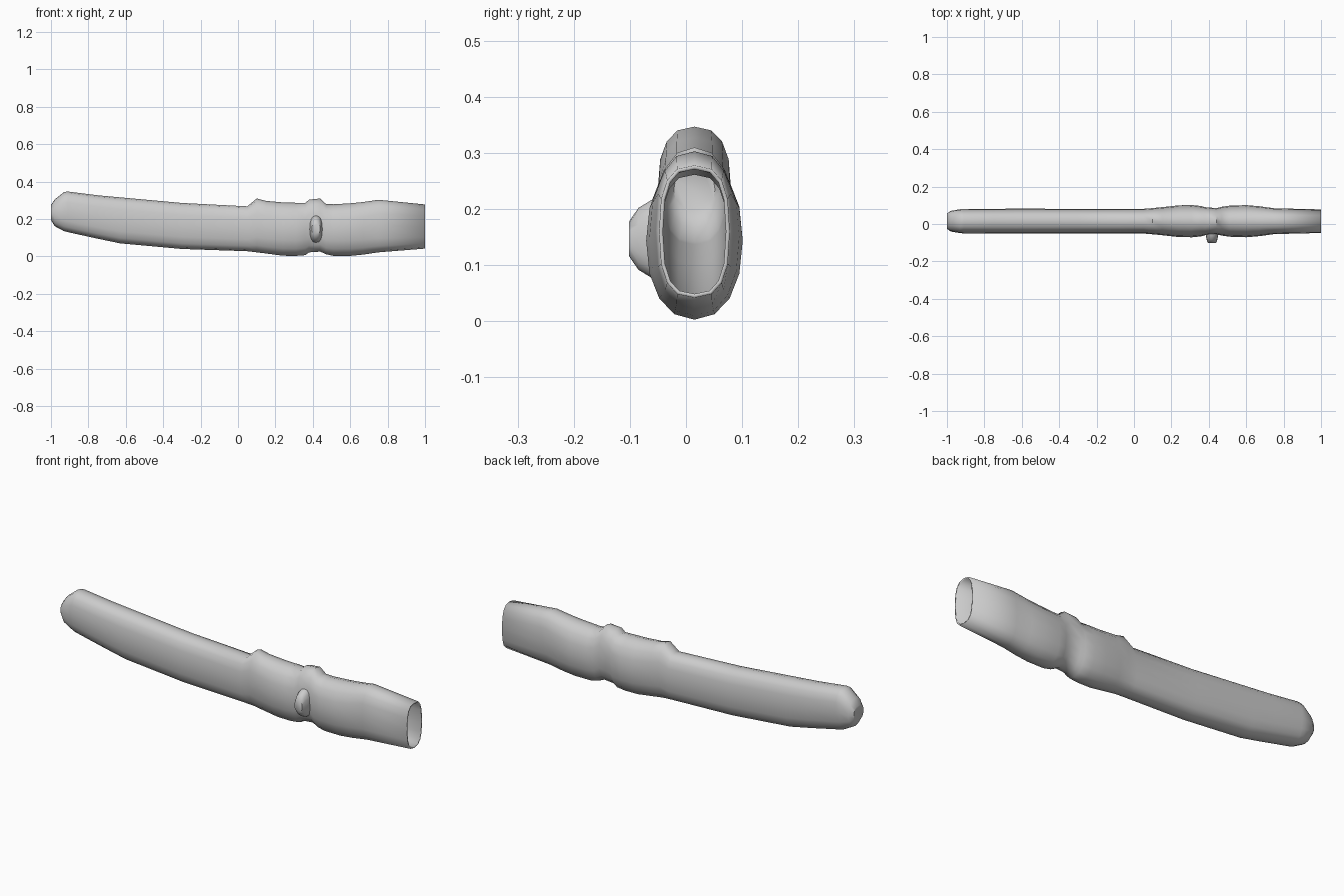
import bpy, bmesh
from math import sin, cos, pi, radians, copysign

if "Cube" in bpy.data.objects:
    bpy.data.objects.remove(bpy.data.objects["Cube"])

N = 16


def loop(c, a, b, power):
    """Superellipse points: half sizes a and b around centre c."""
    pts = []
    for i in range(N):
        t = 2 * pi * i / N
        u, v = cos(t), sin(t)
        pts.append((c[0] + a * copysign(abs(u) ** (2 / power), u),
                    c[1] + b * copysign(abs(v) ** (2 / power), v)))
    return pts


def loft(name, rings, cap_start, cap_end, angle):
    bm = bmesh.new()
    vs = [[bm.verts.new(p) for p in r] for r in rings]
    for r, s in zip(vs, vs[1:]):
        for i in range(N):
            j = (i + 1) % N
            bm.faces.new((r[i], r[j], s[j], s[i]))
    if cap_start:
        bm.faces.new(vs[0])
    if cap_end:
        bm.faces.new(vs[-1])
    bmesh.ops.recalc_face_normals(bm, faces=bm.faces)
    me = bpy.data.meshes.new(name)
    bm.to_mesh(me)
    bm.free()
    ob = bpy.data.objects.new(name, me)
    bpy.context.collection.objects.link(ob)
    bpy.ops.object.select_all(action='DESELECT')
    bpy.context.view_layer.objects.active = ob
    ob.select_set(True)
    bpy.ops.object.shade_smooth_by_angle(angle=radians(angle))
    return ob


# Curved hollow sleeve: x, bottom z, top z, half width, roundness
stations = [
    (-1.00, .195, .275, .040, 2.2),
    (-.98, .162, .305, .055, 2.3),
    (-.93, .135, .345, .064, 2.5),
    (-.91, .130, .347, .065, 2.5),
    (-.75, .095, .327, .066, 2.6),
    (-.63, .070, .316, .067, 2.6),
    (-.30, .040, .286, .066, 2.6),
    (.05, .028, .268, .066, 2.6),
    (.10, .022, .310, .070, 2.3),
    (.15, .016, .297, .075, 2.3),
    (.24, .004, .289, .085, 2.2),
    (.31, .003, .287, .086, 2.2),
    (.36, .007, .286, .081, 2.2),
    (.38, .022, .304, .075, 2.3),
    (.44, .026, .310, .070, 2.3),
    (.47, .012, .281, .077, 2.3),
    (.51, .003, .279, .083, 2.2),
    (.60, .003, .284, .086, 2.2),
    (.67, .010, .291, .080, 2.3),
    (.75, .022, .303, .069, 2.5),
    (1.0, .042, .278, .063, 2.7),
]
rings = [[(x, y, z) for y, z in
          loop((.015, (lo + hi) / 2), w, (hi - lo) / 2, p)]
         for x, lo, hi, w, p in stations]
sleeve = loft("scabbard_sleeve", rings, True, False, 45)
wall = sleeve.modifiers.new("wall", 'SOLIDIFY')
wall.thickness = .007
wall.offset = -1

# Side lug on the band: y, half width in x, half height in z
lug = [(-.045, .036, .073), (-.062, .033, .069),
       (-.085, .028, .055), (-.102, .022, .030)]
rings = [[(x, y, z) for x, z in loop((.417, .147), a, b, 2.4)]
         for y, a, b in lug]
loft("side_lug", rings, True, True, 50)
